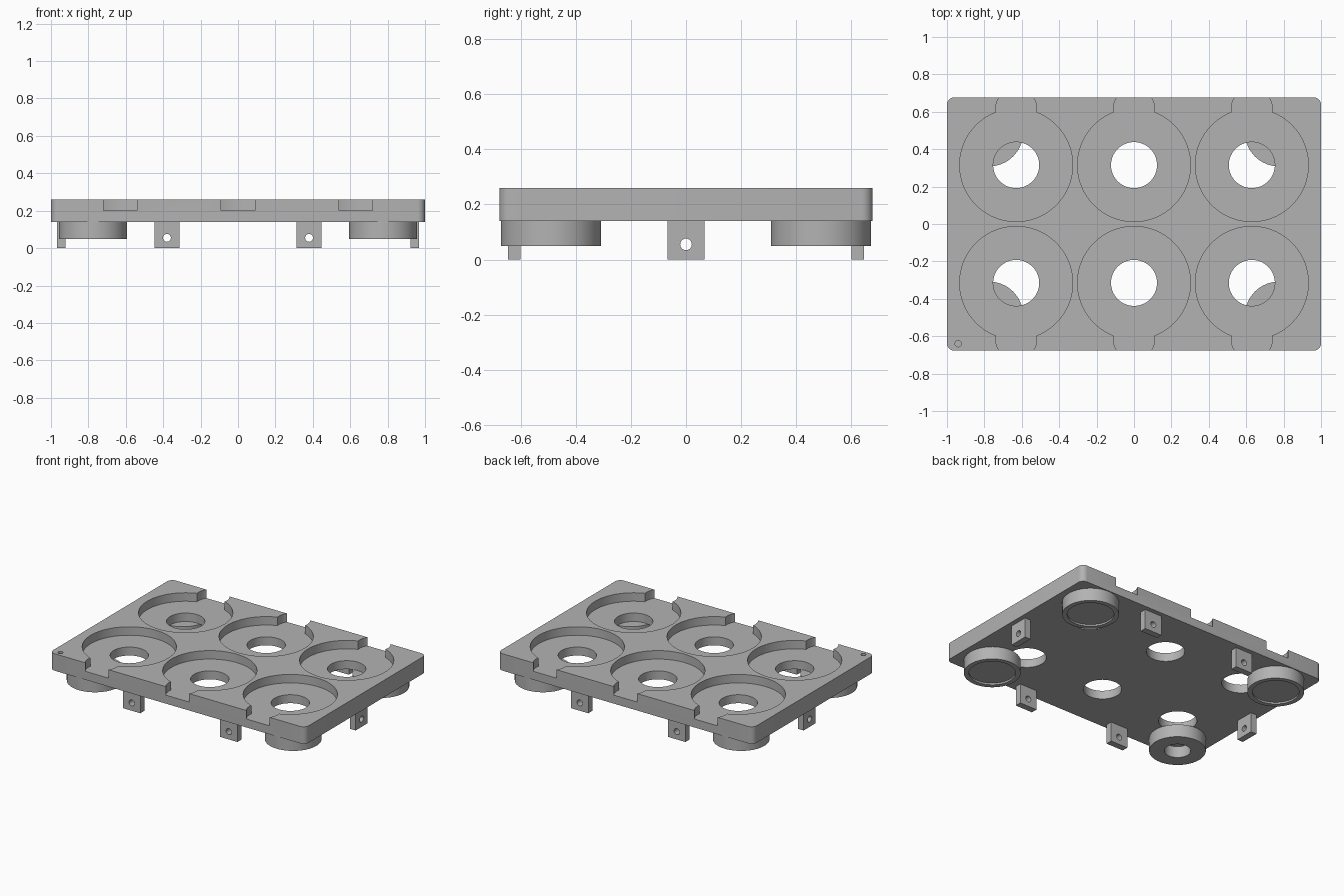
import bpy, bmesh
from math import radians
from mathutils import Matrix, Vector

if "Cube" in bpy.data.objects:
    bpy.data.objects.remove(bpy.data.objects["Cube"])

grey = bpy.data.materials.new("plain grey")
grey.use_nodes = True
COLOUR = (0.45, 0.45, 0.45, 1)
grey.diffuse_color = COLOUR
grey.node_tree.nodes["Principled BSDF"].inputs["Base Color"].default_value = COLOUR


def finish(name, bm):
    mesh = bpy.data.meshes.new(name)
    bm.to_mesh(mesh)
    bm.free()
    mesh.materials.append(grey)
    obj = bpy.data.objects.new(name, mesh)
    bpy.context.collection.objects.link(obj)
    return obj


def box(name, centre, size, corner=0):
    bm = bmesh.new()
    bmesh.ops.create_cube(bm, size=1)
    bmesh.ops.scale(bm, vec=size, verts=bm.verts)
    if corner:
        upright = [e for e in bm.edges
                   if abs(e.verts[0].co.z - e.verts[1].co.z) > 0.01]
        bmesh.ops.bevel(bm, geom=upright, offset=corner, segments=6,
                        profile=0.5, affect='EDGES')
    bmesh.ops.translate(bm, vec=centre, verts=bm.verts)
    return finish(name, bm)


def cylinder(name, centre, radius, depth, axis='Z', sides=64):
    bm = bmesh.new()
    bmesh.ops.create_cone(bm, cap_ends=True, segments=sides,
                          radius1=radius, radius2=radius, depth=depth)
    direction = {'X': (1, 0, 0), 'Y': (0, 1, 0), 'Z': (0, 0, 1)}[axis]
    turn = Vector((0, 0, 1)).rotation_difference(Vector(direction))
    bmesh.ops.transform(bm, matrix=Matrix.Translation(centre) @ turn.to_matrix().to_4x4(),
                        verts=bm.verts)
    return finish(name, bm)


def cut(obj, cutters):
    # Carve every cutter out of the part, then discard the cutters
    for c in cutters:
        mod = obj.modifiers.new("cut", 'BOOLEAN')
        mod.operation = 'DIFFERENCE'
        mod.solver = 'EXACT'
        mod.object = c
    bpy.context.view_layer.update()
    graph = bpy.context.evaluated_depsgraph_get()
    mesh = bpy.data.meshes.new_from_object(obj.evaluated_get(graph))
    obj.modifiers.clear()
    obj.data = mesh
    for c in cutters:
        bpy.data.objects.remove(c)


parts = []
BASE, FLOOR, TOP = 0.14, 0.20, 0.26

# Plate with six round pockets, drain holes, finger notches and a corner mark
plate = box("tray_plate", (0, 0, (BASE + TOP) / 2), (2, 1.355, TOP - BASE), 0.04)
cutters = []
for x in (-0.63, 0, 0.63):
    for s in (-1, 1):
        cutters += [
            cylinder("pocket_cutter", (x, s * 0.315, FLOOR + 0.1), 0.302, 0.2, sides=96),
            cylinder("notch_cutter", (x, s * 0.615, FLOOR + 0.1), 0.11, 0.2),
            cylinder("hole_cutter", (x, s * 0.315, FLOOR), 0.123, 0.4)]
cutters.append(cylinder("mark_cutter", (-0.94, -0.64, TOP), 0.017, 0.06, sides=24))
cut(plate, cutters)
parts.append(plate)

# Round feet: three with shallow recesses, one with a deep socket
for sx in (-1, 1):
    for sy in (-1, 1):
        side = ("left" if sx > 0 else "right") + ("_front" if sy < 0 else "_back")
        x, y = sx * 0.775, sy * 0.49
        foot = cylinder("foot_" + side, (x, y, (0.05 + BASE) / 2), 0.182, BASE - 0.05)
        socket = sx < 0 and sy < 0
        radius, depth = (0.085, 0.08) if socket else (0.15, 0.012)
        cut(foot, [cylinder("recess_cutter", (x, y, 0.05), radius, depth * 2)])
        parts.append(foot)

# Drilled mounting tabs under the edges
def tab(name, x, y, axis):
    size = (0.045, 0.135, BASE) if axis == 'X' else (0.135, 0.045, BASE)
    obj = box(name, (x, y, BASE / 2), size)
    cut(obj, [cylinder("drill_cutter", (x, y, 0.055), 0.021, 0.2, axis, 32)])
    parts.append(obj)


for s, side in ((-1, "right"), (1, "left")):
    tab("side_tab_" + side, s * 0.945, 0, 'X')
    for t, end in ((-1, "front"), (1, "back")):
        tab(f"{end}_tab_{side}", s * 0.38, t * 0.623, 'Y')

# Smooth the round walls, keep the edges crisp
bpy.ops.object.select_all(action='DESELECT')
for p in parts:
    p.select_set(True)
bpy.context.view_layer.objects.active = plate
bpy.ops.object.shade_smooth_by_angle(angle=radians(30))
